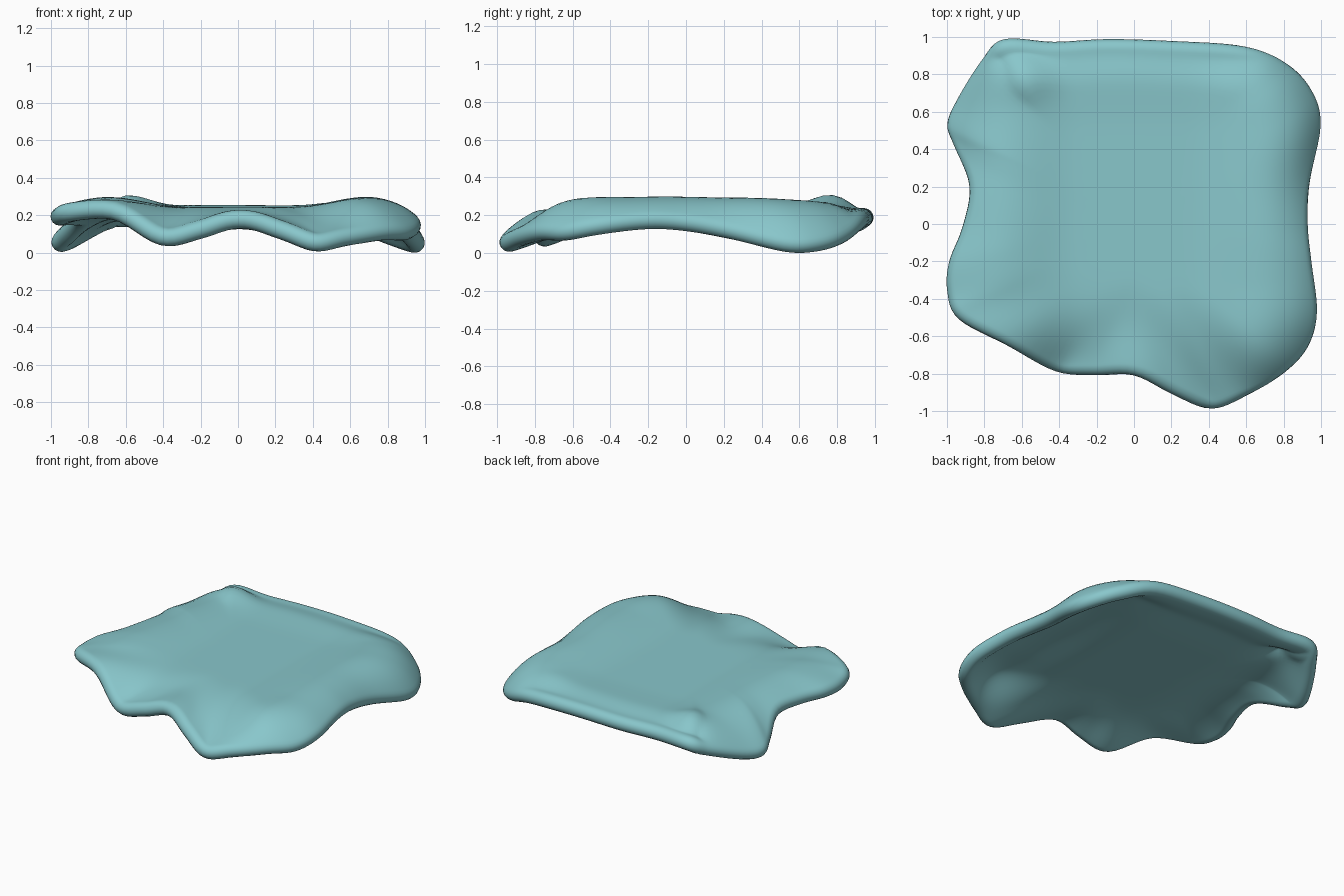
import bpy
import bmesh
import math
from mathutils import Vector

HALF = 0.05      # half of the cloth thickness
STEPS = 6        # spline steps between outline points
RINGS = 28
ROUND = 8        # steps around the rounded hem
SPREAD = 11      # spokes over which a fold widens towards the middle

# Hem outline, anticlockwise: x, y and height of the lowest point
OUTLINE = [
    (.93, 0, .12), (.94, .22, .08), (1, .52, .01), (.96, .7, .01), (.83, .85, .05),
    (.6, .95, .12), (.2, .98, .14), (-.15, .99, .14), (-.43, .975, .14), (-.7, .99, .14),
    (-.82, .87, .09), (-.95, .66, .02), (-1, .53, .01), (-.96, .41, .05), (-.88, .2, .14),
    (-.92, -.02, .15), (-.99, -.2, .15), (-1, -.36, .15), (-.94, -.51, .17),
    (-.68, -.65, .18), (-.42, -.79, .04), (-.2, -.81, .08), (0, -.81, .135),
    (.2, -.91, .08), (.41, -.99, .01), (.6, -.92, .04), (.8, -.8, .07),
    (.93, -.66, .07), (.98, -.47, .1), (.95, -.2, .13),
]


def smooth(a, b, v):
    v = min(max((v - a) / (b - a), 0), 1)
    return v * v * (3 - 2 * v)


def closed_spline(points, steps):
    pts = [Vector(p) for p in points]
    n = len(pts)
    out = []
    for i in range(n):
        a, b, c, d = (pts[(i + k) % n] for k in (-1, 0, 1, 2))
        for s in range(steps):
            t = s / steps
            out.append(b + (c - a) * t / 2 + (a * 2 - b * 5 + c * 4 - d) * t * t / 2
                       + (b * 3 - a - c * 3 + d) * t ** 3 / 2)
    return out


# Centre line of the hem, pulled in by the cloth's half thickness
hem = closed_spline(OUTLINE, STEPS)
N = len(hem)
rim = []
for i, p in enumerate(hem):
    tangent = hem[(i + 1) % N] - hem[i - 1]
    inward = Vector((-tangent.y, tangent.x, 0)).normalized()
    rim.append(p + inward * HALF + Vector((0, 0, HALF)))

# Hem heights averaged along the edge, for the softer inner part of the folds
soft = [sum(rim[(i + k) % N].z for k in range(-SPREAD, SPREAD + 1)) / (2 * SPREAD + 1)
        for i in range(N)]


def sheet(i, t):
    """Point of the draped middle surface: spoke i, distance t from the centre."""
    r = rim[i % N]
    x, y = r.x * t, r.y * t
    # flat middle, raised towards the sides and the back right corner
    side = smooth(.3, .76, abs(x))
    crown = .2 + side * (.055 + .012 * smooth(.6, 0, abs(y))) + .012 * smooth(.5, .85, y)
    crown += .03 * smooth(-.35, -.6, x) * smooth(.6, .82, y)
    crown += .015 * smooth(.45, .7, x) * smooth(-.3, -.6, y)
    # front folds start early, side hems roll over late, the back hem has a step
    front = smooth(.35, .7, -r.y) * smooth(.8, .5, r.x)
    back = smooth(.85, .93, r.y)
    base = max((t - .35) / .65, 0)
    fold = (base ** 2.2 + smooth(.38, 1, t)) / 2
    roll = base ** (4.8 + r.x)
    drop = roll + (fold - roll) * front
    drop += (smooth(.8, .97, t) - drop) * back
    edge = soft[i % N] + (r.z - soft[i % N]) * smooth(.45, 1, t)
    return Vector((x, y, crown + (edge - crown) * drop))


def frame(i, t):
    e = .01
    along = sheet(i + 1, t) - sheet(i - 1, t)
    out = sheet(i, t) - sheet(i, t - e)
    normal = out.cross(along).normalized()
    return normal, along.cross(normal).normalized()


bm = bmesh.new()
loops = []
levels = [1 - (1 - k / RINGS) ** 1.4 for k in range(1, RINGS + 1)]

# Top of the cloth, rounded hem, then the underside
for t in levels:
    loops.append([sheet(i, t) + frame(i, t)[0] * HALF for i in range(N)])
for k in range(1, ROUND):
    a = math.pi * k / ROUND
    ring = []
    for i in range(N):
        normal, out = frame(i, 1)
        ring.append(rim[i] + (normal * math.cos(a) + out * math.sin(a)) * HALF)
    loops.append(ring)
for t in reversed(levels):
    loops.append([sheet(i, t) - frame(i, t)[0] * HALF for i in range(N)])

rows = [[bm.verts.new(p) for p in ring] for ring in loops]
for upper, lower in zip(rows, rows[1:]):
    for i in range(N):
        j = (i + 1) % N
        bm.faces.new((upper[i], lower[i], lower[j], upper[j]))
for row, side in ((rows[0], 1), (rows[-1], -1)):
    hub = bm.verts.new(sheet(0, 0) + Vector((0, 0, HALF * side)))
    for i in range(N):
        bm.faces.new((hub, row[i], row[(i + 1) % N]))

# Relax the folds a little and rest the cloth on the ground
for _ in range(2):
    bmesh.ops.smooth_vert(bm, verts=bm.verts, factor=.4,
                          use_axis_x=True, use_axis_y=True, use_axis_z=True)
bmesh.ops.recalc_face_normals(bm, faces=bm.faces)
floor = min(v.co.z for v in bm.verts)
bmesh.ops.translate(bm, verts=bm.verts, vec=(0, 0, -floor))

cube = bpy.data.objects.get("Cube")
if cube:
    bpy.data.objects.remove(cube, do_unlink=True)

mesh = bpy.data.meshes.new("draped_blanket")
bm.to_mesh(mesh)
bm.free()
mesh.shade_smooth()
blanket = bpy.data.objects.new("draped_blanket", mesh)
bpy.context.collection.objects.link(blanket)

# Soft teal cloth
cloth = bpy.data.materials.new("soft_teal")
cloth.use_nodes = True
colour = (.25, .57, .6, 1)
cloth.diffuse_color = colour
cloth.node_tree.nodes["Principled BSDF"].inputs["Base Color"].default_value = colour
mesh.materials.append(cloth)
